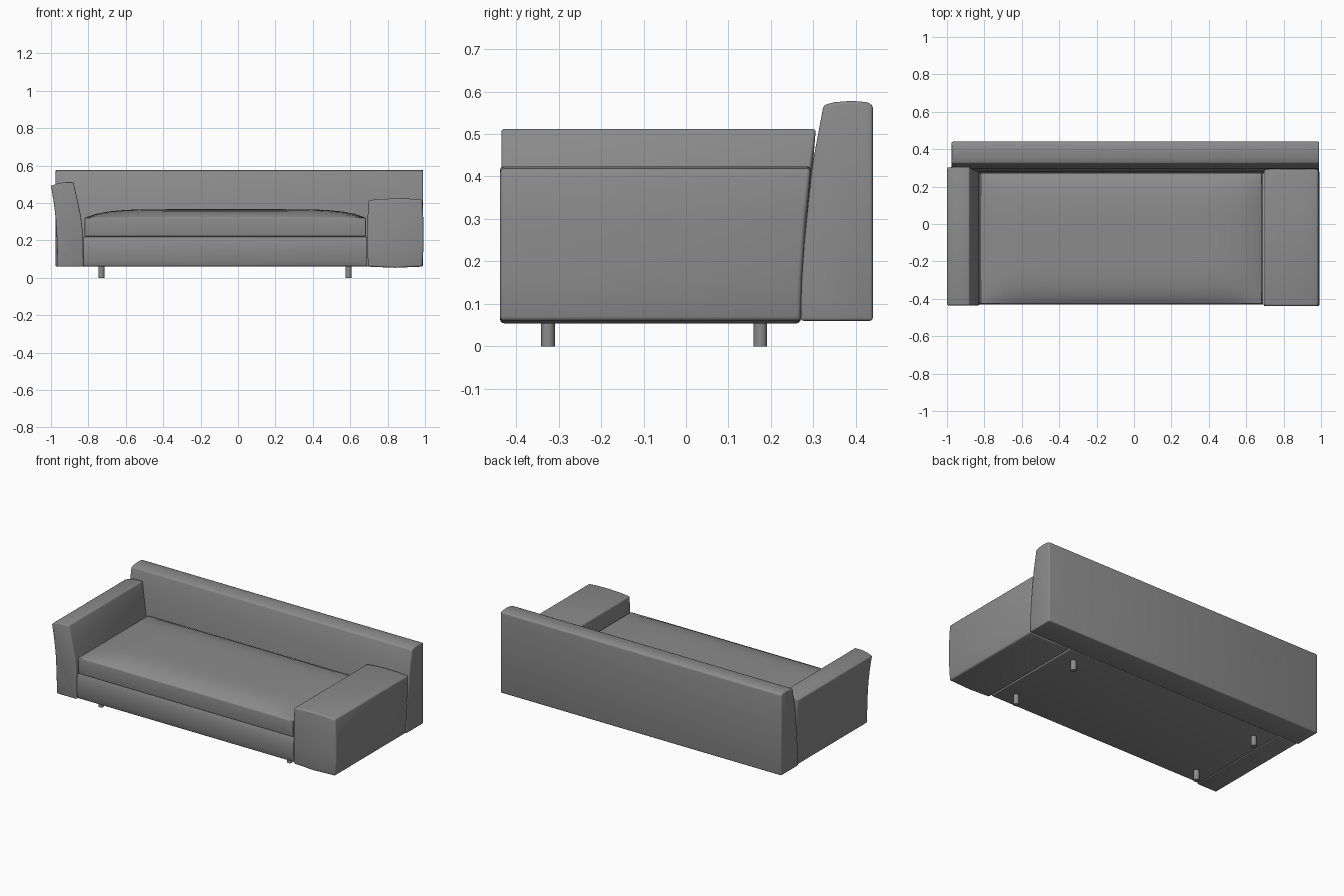
import bpy, bmesh, math

cube = bpy.data.objects.get("Cube")
if cube:
    bpy.data.objects.remove(cube, do_unlink=True)


def material(name, colour):
    mat = bpy.data.materials.new(name)
    mat.use_nodes = True
    mat.diffuse_color = colour
    mat.node_tree.nodes["Principled BSDF"].inputs["Base Color"].default_value = colour
    return mat


grey = material("grey fabric", (0.26, 0.26, 0.26, 1))


def finish(name, bm, bevel=0.0):
    bmesh.ops.recalc_face_normals(bm, faces=bm.faces)
    mesh = bpy.data.meshes.new(name)
    bm.to_mesh(mesh)
    bm.free()
    mesh.materials.append(grey)
    obj = bpy.data.objects.new(name, mesh)
    bpy.context.collection.objects.link(obj)
    bpy.ops.object.select_all(action="DESELECT")
    obj.select_set(True)
    bpy.context.view_layer.objects.active = obj
    if bevel:
        mod = obj.modifiers.new("soft edges", "BEVEL")
        mod.width = bevel
        mod.segments = 3
        mod.limit_method = "ANGLE"
        mod.angle_limit = math.radians(40)
        bpy.ops.object.modifier_apply(modifier=mod.name)
    bpy.ops.object.shade_smooth_by_angle(angle=math.radians(35))
    return obj


def prism(name, profile, place, start, end, bevel):
    """Sweep a closed profile; place(a, b, t) maps it into space."""
    bm = bmesh.new()
    rings = [[bm.verts.new(place(a, b, t)) for a, b in profile] for t in (start, end)]
    bm.faces.new(rings[0])
    bm.faces.new(rings[1])
    n = len(profile)
    for i in range(n):
        j = (i + 1) % n
        bm.faces.new((rings[0][i], rings[0][j], rings[1][j], rings[1][i]))
    return finish(name, bm, bevel)


def along_x(y, z, x):
    return (x, y, z)


def along_y(x, z, y):
    # Rear ends of the arms follow the curved front of the backrest
    if y > 0:
        y = 0.27 + 0.145 * max(z - 0.06, 0) ** 1.75
    return (x, y, z)


# Backrest with a leaning front
prism("backrest", [(0.27, 0.06), (0.272, 0.15), (0.279, 0.25), (0.288, 0.34),
                   (0.298, 0.43), (0.324, 0.568), (0.35, 0.575), (0.39, 0.578),
                   (0.425, 0.575), (0.44, 0.568), (0.44, 0.06)],
      along_x, -0.975, 0.99, 0.007)

# Flared right arm
prism("right_arm", [(-0.965, 0.06), (-0.968, 0.2), (-0.975, 0.32), (-0.986, 0.41),
                    (-1.0, 0.492), (-0.965, 0.505), (-0.93, 0.511), (-0.88, 0.512),
                    (-0.859, 0.42), (-0.84, 0.33), (-0.829, 0.24), (-0.826, 0.06)],
      along_y, -0.435, 0.27, 0.007)

# Wide, low left arm
prism("left_arm", [(0.695, 0.06), (0.692, 0.16), (0.692, 0.3), (0.697, 0.415),
                   (0.77, 0.422), (0.84, 0.424), (0.92, 0.423), (0.985, 0.418),
                   (0.992, 0.3), (0.992, 0.16), (0.985, 0.06), (0.84, 0.054)],
      along_y, -0.438, 0.27, 0.01)

# Seat base with a gently bowed front
prism("seat_base", [(0.272, 0.062), (0.272, 0.22), (-0.422, 0.22), (-0.43, 0.18),
                    (-0.431, 0.14), (-0.428, 0.1), (-0.42, 0.062)],
      along_x, -0.828, 0.69, 0.004)

# Domed seat cushion
bm = bmesh.new()
bmesh.ops.create_grid(bm, x_segments=24, y_segments=16, size=1)
top = list(bm.verts)
for v in top:
    u, w = v.co.x, v.co.y
    dome = (1 - abs(u) ** 7) * (1 - abs(w) ** 5)
    v.co = (-0.068 + 0.752 * u, -0.077 + 0.35 * w, 0.322 + 0.045 * dome)
skirt = bmesh.ops.extrude_edge_only(bm, edges=[e for e in bm.edges if e.is_boundary])
for v in skirt["geom"]:
    if isinstance(v, bmesh.types.BMVert):
        v.co.z = 0.222
bmesh.ops.holes_fill(bm, edges=[e for e in bm.edges if e.is_boundary], sides=0)
finish("seat_cushion", bm, 0.004)

# Four short legs
for side, x in (("right", -0.73), ("left", 0.59)):
    for end, y in (("front", -0.325), ("rear", 0.175)):
        bm = bmesh.new()
        bmesh.ops.create_cone(bm, cap_ends=True, segments=20, radius1=0.016,
                              radius2=0.016, depth=0.07)
        bmesh.ops.translate(bm, verts=bm.verts, vec=(x, y, 0.035))
        finish(end + "_" + side + "_leg", bm)
